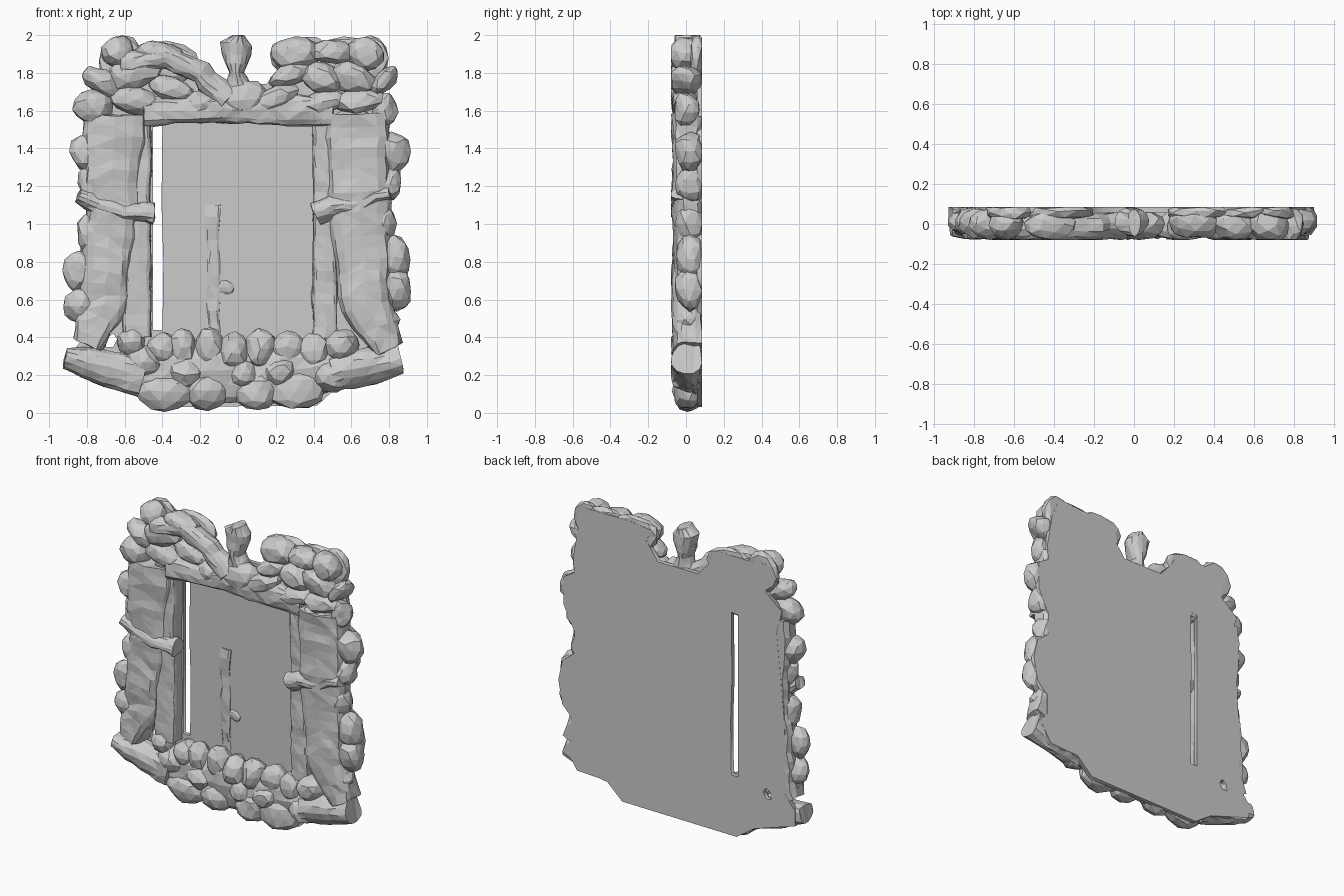
import bpy, bmesh, math, random
from mathutils import Vector, noise

random.seed(4)
BACK, FRONT = 0.084, -0.08


def clamp(v, lo, hi):
    return max(lo, min(hi, v))


def finish(name, bm, amount=1.0, front=FRONT):
    """Chip the surface with noise, keep it inside the relief slab, shade flat."""
    off = Vector((random.uniform(0, 9), random.uniform(0, 9), 0))
    for v in bm.verts:
        p = v.co + off
        v.co += amount * (noise.noise_vector(p * 7) * 0.022 + noise.noise_vector(p * 19) * 0.014)
        v.co = (clamp(v.co.x, -0.93, 0.93), clamp(v.co.y, front, BACK), clamp(v.co.z, 0.005, 2))
    bmesh.ops.recalc_face_normals(bm, faces=bm.faces)
    me = bpy.data.meshes.new(name)
    bm.to_mesh(me)
    bm.free()
    ob = bpy.data.objects.new(name, me)
    bpy.context.collection.objects.link(ob)
    return ob


def lump(name, x, z, rx, rz, cy=0.015, ry=0.09, tilt=0, front=FRONT):
    """Faceted boulder / leaf."""
    bm = bmesh.new()
    bmesh.ops.create_icosphere(bm, subdivisions=2, radius=1)
    a = math.radians(tilt)
    for v in bm.verts:
        px, pz = v.co.x * rx, v.co.z * rz
        v.co = (x + px * math.cos(a) - pz * math.sin(a), cy + v.co.y * ry,
                z + px * math.sin(a) + pz * math.cos(a))
    return finish(name, bm, 0.9, front)


def bar(name, pts, cy, ry, sides=14, square=1.0, step=0.06, amount=0.8):
    """Loft along (x, z, half width) points with a rounded or squarish section."""
    rows = []
    for (x0, z0, r0), (x1, z1, r1) in zip(pts, pts[1:]):
        n = max(1, round(math.hypot(x1 - x0, z1 - z0) / step))
        rows += [(x0 + (x1 - x0) * i / n, z0 + (z1 - z0) * i / n, r0 + (r1 - r0) * i / n)
                 for i in range(n)]
    rows.append(pts[-1])
    bm, rings = bmesh.new(), []
    for i, (x, z, r) in enumerate(rows):
        a, b = rows[max(i - 1, 0)], rows[min(i + 1, len(rows) - 1)]
        d = Vector((b[0] - a[0], b[1] - a[1])).normalized()
        ring = []
        for k in range(sides):
            t = 2 * math.pi * (k + 0.5) / sides
            c, s = (math.copysign(abs(f) ** square, f) for f in (math.cos(t), math.sin(t)))
            ring.append(bm.verts.new((x + d.y * r * c, cy + ry * s, z - d.x * r * c)))
        rings.append(ring)
    for p, q in zip(rings, rings[1:]):
        for k in range(sides):
            bm.faces.new((p[k], p[(k + 1) % sides], q[(k + 1) % sides], q[k]))
    bm.faces.new(rings[0])
    bm.faces.new(rings[-1])
    bmesh.ops.triangulate(bm, faces=bm.faces)
    return finish(name, bm, amount)


# Back panel: flat outline with the tall slot and the small hole left open
outline = [(-.44, .03), (-.57, .12), (-.88, .22), (-.88, .32), (-.80, .42), (-.80, .9), (-.77, 1.2),
           (-.74, 1.5), (-.78, 1.65), (-.66, 1.75), (-.66, 1.94), (-.54, 1.93), (-.28, 1.93),
           (-.24, 1.84), (-.15, 1.74), (.15, 1.74), (.24, 1.86), (.2, 1.94), (.36, 1.96), (.7, 1.96),
           (.75, 1.82), (.79, 1.6), (.78, 1.5), (.86, 1.45), (.86, 1.26), (.78, 1.1), (.78, .95),
           (.87, .88), (.9, .74), (.87, .58), (.79, .5), (.79, .36), (.85, .3), (.76, .16),
           (.54, .15), (.42, .04)]
slot = [(-.45, .44), (-.45, 1.55), (-.40, 1.55), (-.405, 1.1), (-.395, .8), (-.40, .44)]
hole = [(-.70, .35), (-.69, .40), (-.66, .42), (-.64, .39), (-.66, .35)]
cu = bpy.data.curves.new("back_panel", 'CURVE')
cu.dimensions, cu.fill_mode, cu.extrude = '2D', 'BOTH', 0.014
for loop in (outline, slot, hole):
    sp = cu.splines.new('POLY')
    sp.points.add(len(loop) - 1)
    for p, (x, z) in zip(sp.points, loop):
        p.co = (x, z, 0, 1)
    sp.use_cyclic_u = True
panel = bpy.data.objects.new("back_panel", cu)
panel.location.y = 0.071
panel.rotation_euler.x = math.pi / 2
bpy.context.collection.objects.link(panel)
bpy.context.view_layer.objects.active = panel
panel.select_set(True)
bpy.ops.object.convert(target='MESH')

# Thin staff lying on the panel
bar("panel_staff", [(-.13, .42, .035), (-.13, .85, .035), (-.135, 1.1, .045)], 0.065, 0.02,
    sides=8, square=0.5, amount=0.5)
lump("staff_knot", -.07, .66, .05, .04, 0.065, 0.02)

# Columns and their inner steps
bar("left_column", [(-.80, .36, .08), (-.72, .56, .13), (-.67, 1.0, .14), (-.65, 1.58, .17)],
    0.02, 0.092, square=0.65)
bar("left_inner_step", [(-.535, .40, .075), (-.535, 1.58, .075)], 0.03, 0.065, square=0.4, amount=0.5)
bar("right_column", [(.80, .34, .08), (.68, .56, .14), (.64, 1.0, .16), (.64, 1.58, .17)],
    0.02, 0.092, square=0.65)
bar("right_inner_step", [(.46, .40, .065), (.46, 1.58, .065)], 0.04, 0.06, square=0.4, amount=0.5)

# Ribbons wrapped round the columns
bar("left_ribbon", [(-.85, 1.15, .04), (-.74, 1.10, .05), (-.60, 1.07, .05), (-.44, 1.06, .06)],
    -0.02, 0.06)
bar("right_ribbon", [(.41, 1.06, .06), (.50, 1.10, .06), (.66, 1.11, .05), (.80, 1.16, .035)],
    -0.02, 0.06)

# Lintel, draped branch and lower rail
bar("lintel", [(-.5, 1.60, .08), (-.2, 1.60, .07), (.1, 1.61, .08), (.5, 1.60, .08)], 0.02, 0.085,
    square=0.6)
bar("crown_branch", [(-.62, 1.85, .07), (-.38, 1.88, .06), (-.2, 1.80, .06), (-.06, 1.66, .08)],
    -0.01, 0.07)
bar("lower_rail", [(-.62, .24, .1), (-.3, .22, .17), (.3, .22, .17), (.62, .26, .1)], 0.03, 0.07)
bar("left_foot_scroll", [(-.92, .29, .06), (-.75, .25, .09), (-.5, .19, .11)], 0.015, 0.08)
bar("right_foot_scroll", [(.86, .29, .08), (.72, .25, .10), (.5, .21, .10)], 0.015, 0.09)

# Central fan above the lintel
bar("crown_fan", [(0, 1.70, .09), (-.01, 1.80, .04), (-.01, 1.90, .08), (-.01, 1.95, .09),
                  (0, 2.0, .03)], 0.01, 0.07, step=0.04, amount=0.5)
lump("crown_keystone", .02, 1.66, .14, .11, 0.0, 0.08)

# Crown backing slabs
for x, z, rx, rz in [(-.62, 1.87, .12, .13), (-.38, 1.85, .18, .12), (.32, 1.89, .17, .11),
                     (.56, 1.85, .18, .14), (.70, 1.88, .10, .12)]:
    lump("crown_slab", x, z, rx, rz, 0.06, 0.06, front=0.025)

# Crown leaves: x, z, half width, half height, tilt
crown = [(-.63, 1.91, .09, .085, 20), (-.55, 1.80, .15, .09, 15), (-.42, 1.91, .13, .06, -5),
         (-.77, 1.62, .10, .10, 10), (-.72, 1.75, .12, .06, -30), (-.55, 1.66, .14, .08, -15),
         (-.36, 1.72, .13, .06, -20), (-.18, 1.64, .12, .07, 10), (.20, 1.66, .14, .07, 20),
         (.30, 1.90, .13, .09, 10), (.27, 1.79, .12, .06, 25), (.44, 1.78, .12, .08, -20),
         (.50, 1.91, .12, .07, -5), (.68, 1.90, .11, .09, -25), (.62, 1.77, .13, .08, -15),
         (.44, 1.64, .14, .06, 10), (.64, 1.65, .16, .06, 5), (.77, 1.60, .07, .10, -5),
         (.77, 1.76, .10, .05, 40), (.60, 1.54, .12, .07, 10)]
for x, z, rx, rz, t in crown:
    lump("crown_leaf", x, z, rx, rz, random.uniform(-.01, .01), random.uniform(.07, .09), t)

# Outer side leaves
left_side = [(-.80, 1.38, .09, .10), (-.78, 1.22, .07, .10), (-.85, .75, .08, .10),
             (-.84, .57, .09, .09), (-.79, .95, .06, .11), (-.78, .46, .08, .07)]
right_side = [(.82, 1.38, .09, .11), (.80, 1.22, .07, .10), (.83, .82, .09, .12),
              (.84, .66, .09, .12), (.76, .50, .09, .08), (.77, 1.0, .06, .10)]
for x, z, rx, rz in left_side:
    lump("left_side_leaf", x, z, rx, rz, 0.005, 0.065)
for x, z, rx, rz in right_side:
    lump("right_side_leaf", x, z, rx, rz, 0.025, 0.085)

# Base fruit cluster
base = [(-.38, .11, .16, .10), (-.16, .11, .12, .10), (.10, .12, .12, .11), (.30, .12, .16, .11),
        (-.40, .34, .08, .09), (-.30, .34, .08, .11), (-.15, .34, .08, .11), (-.02, .32, .08, .11),
        (.12, .34, .08, .10), (.26, .34, .09, .10), (.40, .33, .09, .10), (-.50, .26, .10, .10),
        (.48, .19, .10, .09), (-.28, .21, .10, .08), (.03, .20, .08, .08), (.22, .22, .09, .08),
        (-.56, .37, .08, .08), (.55, .36, .09, .09)]
for x, z, rx, rz in base:
    lump("base_fruit", x, z, rx, rz, random.uniform(.0, .02), random.uniform(.075, .09))
